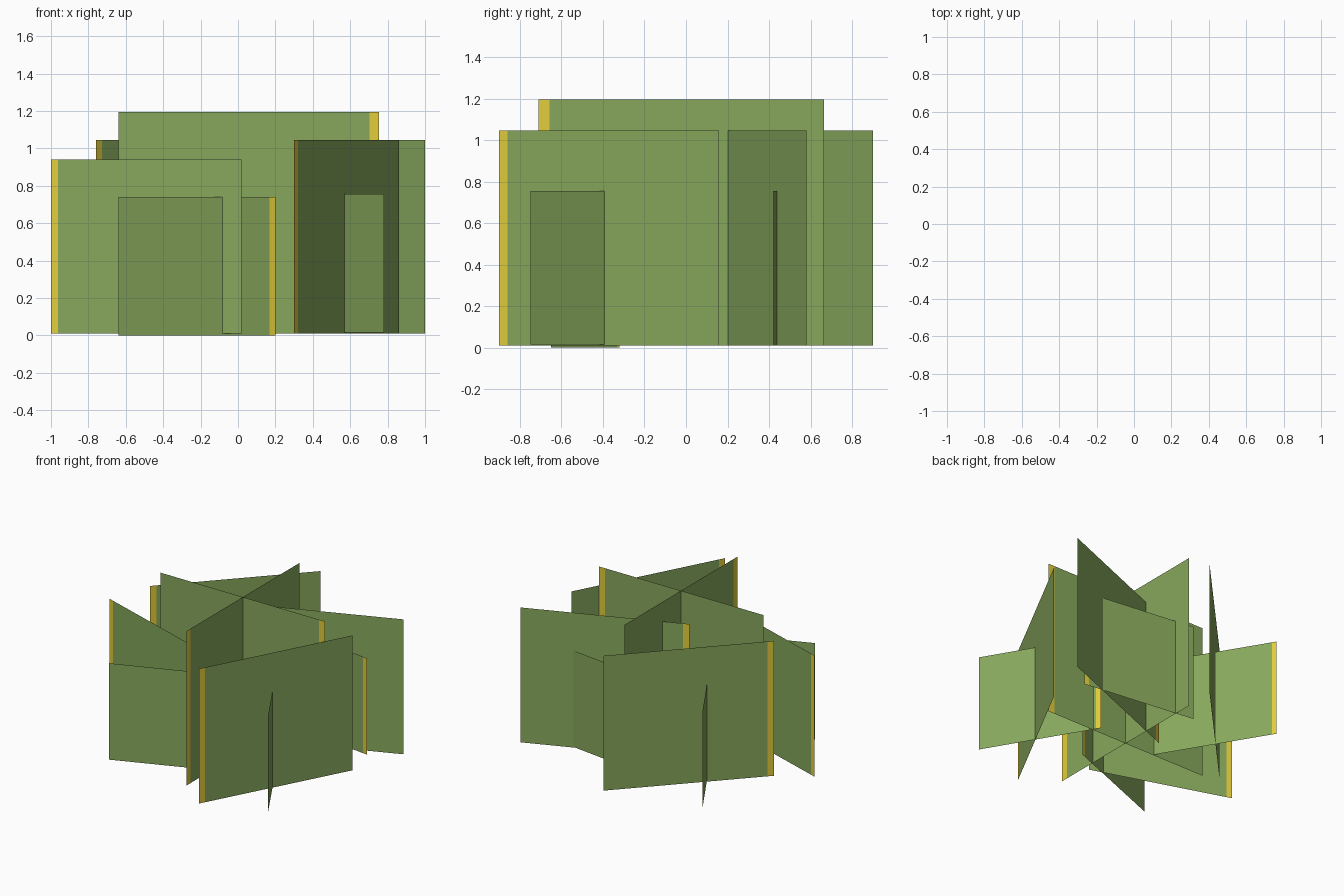
import bpy

if "Cube" in bpy.data.objects:
    bpy.data.objects.remove(bpy.data.objects["Cube"])


def make_material(name, color):
    mat = bpy.data.materials.new(name)
    mat.diffuse_color = (*color, 1.0)
    mat.use_nodes = True
    mat.node_tree.nodes["Principled BSDF"].inputs["Base Color"].default_value = mat.diffuse_color
    return mat


GREEN = make_material("leaf_green", (0.243, 0.390, 0.108))
YELLOW = make_material("tip_yellow", (0.76, 0.61, 0.045))
STRIP = 0.038  # yellow share of each card's length


def make_card(name, tip, end, z0, z1):
    """Upright flat card with a yellow strip along its tip edge."""
    cut = [t + (e - t) * STRIP for t, e in zip(tip, end)]
    verts = [(*p, z) for p in (tip, cut, end) for z in (z0, z1)]
    mesh = bpy.data.meshes.new(name)
    mesh.from_pydata(verts, [], [(0, 2, 3, 1), (2, 4, 5, 3)])
    mesh.materials.append(GREEN)
    mesh.materials.append(YELLOW)
    mesh.polygons[0].material_index = 1
    obj = bpy.data.objects.new(name, mesh)
    bpy.context.collection.objects.link(obj)


# Name, yellow end (x, y), green end (x, y), bottom, top
CARDS = [
    # tall crossed pair in the middle
    ("centre_card_wide", (0.755, -0.023), (-0.64, -0.023), 0.01, 1.195),
    ("centre_card_deep", (0.058, -0.71), (0.058, 0.665), 0.01, 1.195),
    # medium cards around it
    ("right_card", (0.30, -0.90), (0.86, 0.16), 0.01, 1.045),
    ("back_right_card", (-0.12, 0.13), (1.00, 0.58), 0.01, 1.045),
    ("back_left_card", (-0.76, 0.02), (0.07, 0.90), 0.01, 1.045),
    ("left_card", (-1.00, -0.13), (0.02, -0.465), 0.01, 0.94),
    # small cards crossing the medium ones
    ("small_front_card", (0.20, -0.32), (-0.64, -0.65), 0.0, 0.74),
    ("small_right_card", (0.322, 0.025), (0.78, -0.75), 0.015, 0.755),
    ("small_back_right_card", (0.80, 0.42), (-0.09, 0.535), 0.015, 0.755),
    ("small_back_left_card", (-0.665, 0.75), (-0.20, -0.02), 0.015, 0.755),
]
for card in CARDS:
    make_card(*card)
